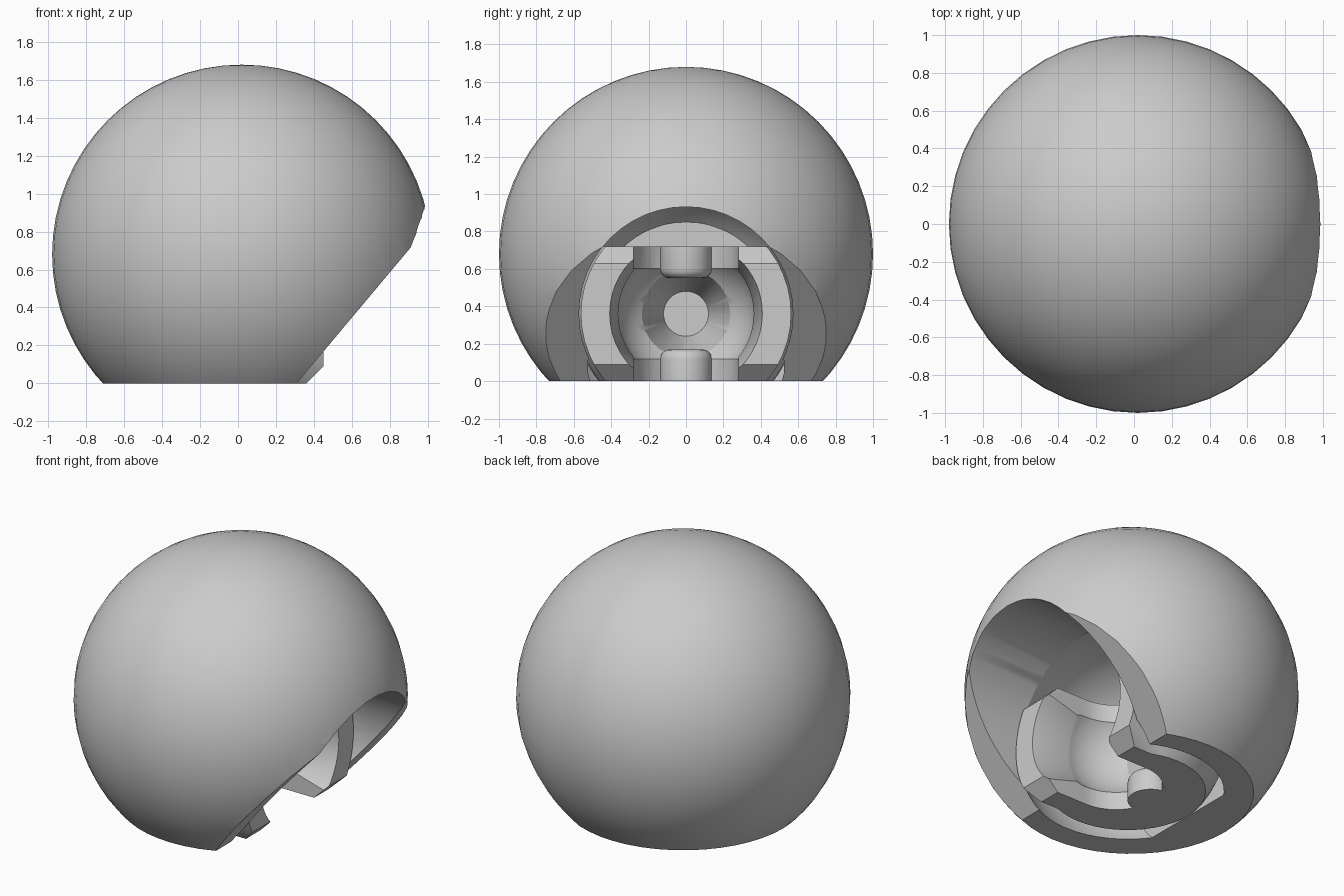
import bpy, bmesh, math
from mathutils import Matrix, Vector

if "Cube" in bpy.data.objects:
    bpy.data.objects.remove(bpy.data.objects["Cube"], do_unlink=True)

AXIS_Z = 0.36     # height of the socket axis
VOID_X = 0.05     # centre of the spherical clearance
CAVITY_X = 0.14   # centre of the ball cavity

grey = bpy.data.materials.new("plain_grey")
grey.use_nodes = True
grey.diffuse_color = (0.6, 0.6, 0.6, 1)
grey.node_tree.nodes["Principled BSDF"].inputs["Base Color"].default_value = (0.6, 0.6, 0.6, 1)


def finish(name, bm):
    bmesh.ops.recalc_face_normals(bm, faces=bm.faces)
    mesh = bpy.data.meshes.new(name)
    bm.to_mesh(mesh)
    bm.free()
    mesh.materials.append(grey)
    ob = bpy.data.objects.new(name, mesh)
    bpy.context.collection.objects.link(ob)
    return ob


def sphere(name, centre, radius, segments=48, rings=32):
    bm = bmesh.new()
    bmesh.ops.create_uvsphere(bm, u_segments=segments, v_segments=rings, radius=radius,
                              matrix=Matrix.Translation(centre))
    return finish(name, bm)


def tube_x(name, x0, x1, r0, r1):
    """Cylinder or cone along x on the socket axis."""
    bm = bmesh.new()
    place = Matrix.Translation(((x0 + x1) / 2, 0, AXIS_Z)) @ Matrix.Rotation(math.pi / 2, 4, 'Y')
    bmesh.ops.create_cone(bm, cap_ends=True, segments=48, radius1=r0, radius2=r1,
                          depth=x1 - x0, matrix=place)
    return finish(name, bm)


def prism(name, outline, low, high, upright=False):
    """Extrude an outline along y (x-z outline) or along z (x-y outline)."""
    bm = bmesh.new()
    pts = [(a, b, low) if upright else (a, low, b) for a, b in outline]
    face = bm.faces.new([bm.verts.new(p) for p in pts])
    side = bmesh.ops.extrude_face_region(bm, geom=[face])
    moved = [v for v in side["geom"] if isinstance(v, bmesh.types.BMVert)]
    shift = Vector((0, 0, high - low)) if upright else Vector((0, high - low, 0))
    bmesh.ops.translate(bm, verts=moved, vec=shift)
    return finish(name, bm)


def combine(target, tool, operation):
    mod = target.modifiers.new(operation.lower(), 'BOOLEAN')
    mod.operation, mod.solver, mod.object = operation, 'EXACT', tool
    bpy.context.view_layer.objects.active = target
    bpy.ops.object.modifier_apply(modifier=mod.name)
    bpy.data.objects.remove(tool, do_unlink=True)


# Outer ball with a flat base and a slanted front cut
ball = sphere("outer_shell", (0.02, 0, 0.68), 1.0)
combine(ball, prism("base_cut", [(-2, -2), (2, -2), (2, 0), (-2, 0)], -2, 2), 'DIFFERENCE')
combine(ball, prism("slant_cut", [(0.142, -0.2), (1.157, 1.01), (2, 1.01), (2, -0.2)], -2, 2),
        'DIFFERENCE')

# Clearance hollow: a round chamber with a flat rear and a round mouth
hollow = sphere("hollow", (VOID_X, 0, AXIS_Z), 0.68)
combine(hollow, tube_x("mouth", 0.2, 1.5, 0.572, 0.572), 'UNION')
combine(hollow, prism("rear_limit", [(-0.42, -2), (2, -2), (2, 2), (-0.42, 2)], -2, 2), 'INTERSECT')
combine(ball, hollow, 'DIFFERENCE')

# Socket block: rounded body trimmed flat above and below, with a bevelled front
block = sphere("socket_block", (VOID_X, 0, AXIS_Z), 0.59)
combine(block, tube_x("collar", 0.06, 0.7, 0.562, 0.562), 'UNION')
combine(block, prism("block_trim", [(-0.6, 0), (0.36, 0), (0.45, 0.09), (0.45, 0.63),
                                    (0.36, 0.72), (-0.6, 0.72)], -1, 1), 'INTERSECT')

# Ball cavity, flared mouth and tapered hole behind it
combine(block, sphere("cavity", (CAVITY_X, 0, AXIS_Z), 0.37), 'DIFFERENCE')
combine(block, tube_x("flare", CAVITY_X + 0.03, 0.46, 0.355, 0.41), 'DIFFERENCE')

# Round-ended slot through the top and bottom of the block
arc = [(CAVITY_X + 0.28 * math.cos(a), 0.28 * math.sin(a))
       for a in (math.pi * (0.5 + i / 24) for i in range(25))]
combine(block, prism("slot", arc + [(1, -0.28), (1, 0.28)], -0.5, 1.5, upright=True), 'DIFFERENCE')

# Merge block and shell, then drill the tapered hole through both
combine(ball, block, 'UNION')
combine(ball, tube_x("taper_hole", -0.5, -0.1, 0.12, 0.25), 'DIFFERENCE')

# Upper and lower locating pegs with rounded ends
parts = [ball]
for name, base, tip in (("lower_peg", 0.0, 0.17), ("upper_peg", 0.72, 0.55)):
    bm = bmesh.new()
    bmesh.ops.create_cone(bm, cap_ends=True, segments=32, radius1=0.138, radius2=0.138,
                          depth=abs(tip - base),
                          matrix=Matrix.Translation((-0.13, 0, (base + tip) / 2)))
    rim = [e for e in bm.edges if all(abs(v.co.z - tip) < 0.001 for v in e.verts)]
    bmesh.ops.bevel(bm, geom=rim, offset=0.05, segments=4, profile=0.5, affect='EDGES')
    parts.append(finish(name, bm))

for ob in parts:
    bpy.ops.object.select_all(action='DESELECT')
    ob.select_set(True)
    bpy.context.view_layer.objects.active = ob
    bpy.ops.object.shade_smooth_by_angle(angle=math.radians(30))
